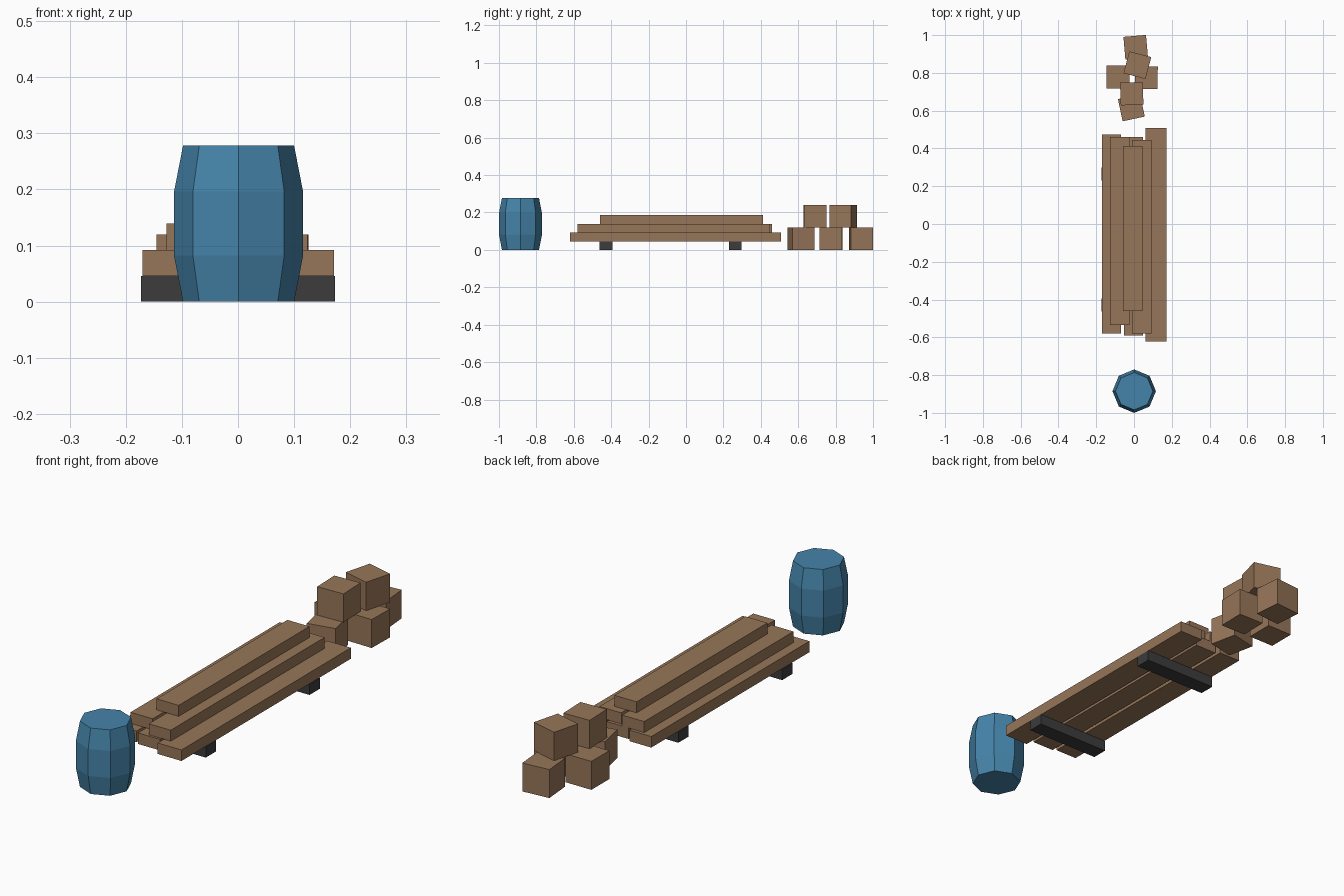
import bpy, bmesh, math
from mathutils import Matrix

if "Cube" in bpy.data.objects:
    bpy.data.objects.remove(bpy.data.objects["Cube"])


def material(name, rgb):
    m = bpy.data.materials.new(name)
    m.diffuse_color = (*rgb, 1.0)
    m.use_nodes = True
    m.node_tree.nodes["Principled BSDF"].inputs["Base Color"].default_value = m.diffuse_color
    return m


wood = material("brown_wood", (0.31, 0.18, 0.10))
blue = material("blue_paint", (0.06, 0.23, 0.40))
dark = material("dark_grey", (0.045, 0.045, 0.045))


def finish(bm, name, mat):
    bmesh.ops.recalc_face_normals(bm, faces=bm.faces)
    mesh = bpy.data.meshes.new(name)
    bm.to_mesh(mesh)
    bm.free()
    mesh.materials.append(mat)
    obj = bpy.data.objects.new(name, mesh)
    bpy.context.collection.objects.link(obj)
    return obj


def box(name, mat, center, size, turn=0.0):
    bm = bmesh.new()
    bmesh.ops.create_cube(bm, size=1.0, matrix=Matrix.Diagonal((*size, 1.0)))
    obj = finish(bm, name, mat)
    obj.location = center
    obj.rotation_euler.z = math.radians(turn)
    return obj


# Barrel: eight-sided, bulging in the middle
bm = bmesh.new()
rings = []
for z, r in [(0.0, 0.099), (0.082, 0.115), (0.196, 0.115), (0.278, 0.099)]:
    rings.append([bm.verts.new((r * math.cos(i * math.pi / 4),
                                r * math.sin(i * math.pi / 4), z)) for i in range(8)])
for low, high in zip(rings, rings[1:]):
    for i in range(8):
        j = (i + 1) % 8
        bm.faces.new((low[i], low[j], high[j], high[i]))
bm.faces.new(rings[0])
bm.faces.new(rings[-1])
finish(bm, "barrel", blue).location = (0.001, -0.885, 0)

# Dark bearers under the planks
for i, y in enumerate((-0.428, 0.264)):
    box(f"bearer_{i + 1}", dark, (0, y, 0.023), (0.346, 0.068, 0.046))

# Three layers of planks: layer, x range, y range
planks = [
    (0, -0.170, -0.068, -0.580, 0.474),
    (0, -0.054, 0.048, -0.590, 0.460),
    (0, 0.060, 0.171, -0.621, 0.508),
    (1, -0.127, -0.024, -0.535, 0.460),
    (1, -0.010, 0.092, -0.580, 0.446),
    (2, -0.058, 0.045, -0.460, 0.412),
]
for i, (layer, x0, x1, y0, y1) in enumerate(planks):
    z = 0.046 + 0.0465 * (layer + 0.5)
    box(f"plank_{i + 1}", wood, ((x0 + x1) / 2, (y0 + y1) / 2, z),
        (x1 - x0, y1 - y0, 0.0465))

# Stacked crates: x, y, level, turn in degrees
crates = [
    (0.009, 0.936, 0, 5),
    (-0.085, 0.778, 0, 0),
    (0.065, 0.775, 0, -1),
    (-0.014, 0.615, 0, 12),
    (0.018, 0.841, 1, -15),
    (-0.012, 0.690, 1, 2),
]
for i, (x, y, level, turn) in enumerate(crates):
    box(f"crate_{i + 1}", wood, (x, y, 0.06 + 0.12 * level), (0.12,) * 3, turn)
